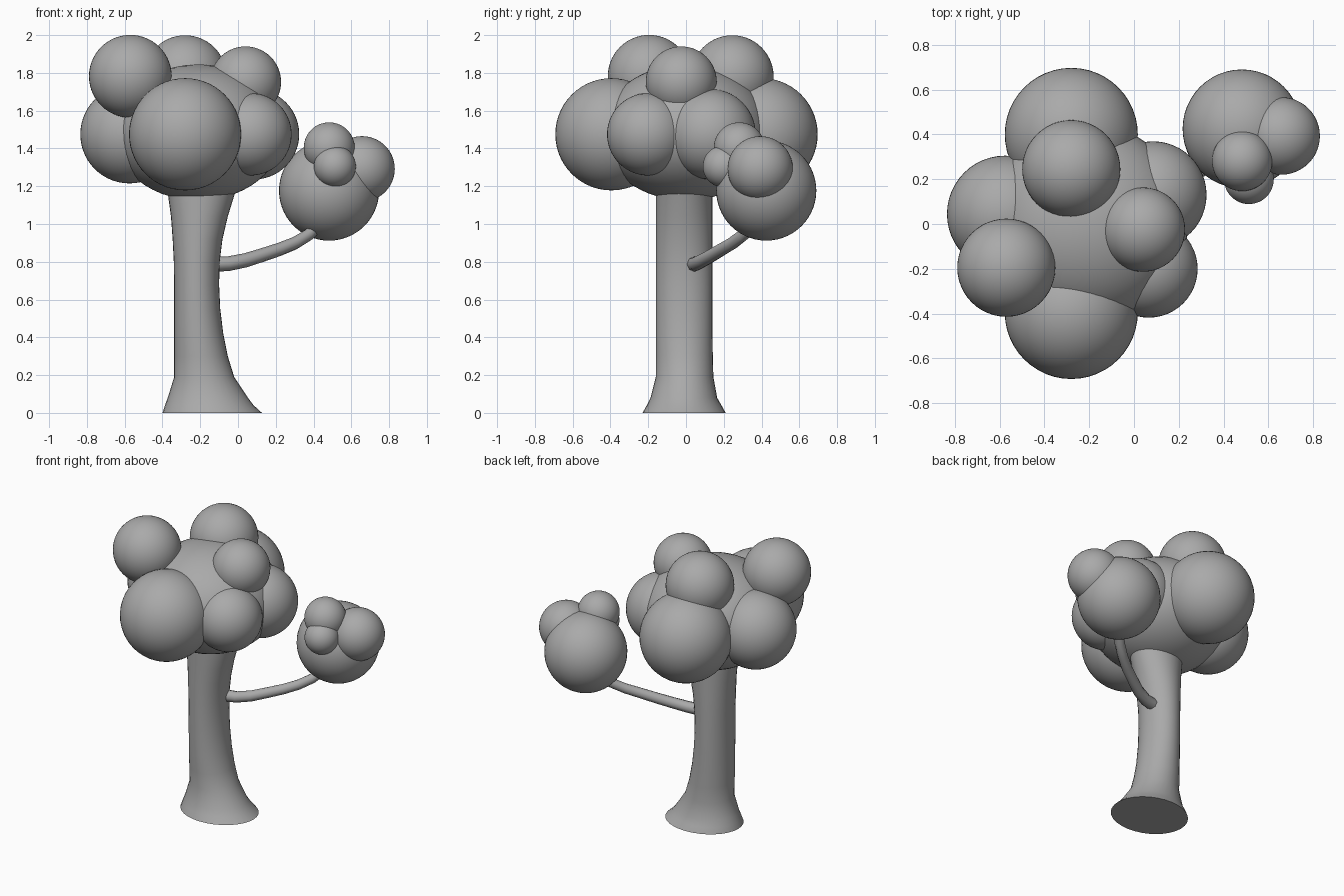
import bpy, bmesh, math
from mathutils import Vector

if "Cube" in bpy.data.objects:
    bpy.data.objects.remove(bpy.data.objects["Cube"])

grey = bpy.data.materials.new("plain grey")
grey.diffuse_color = (0.4, 0.4, 0.4, 1)
grey.use_nodes = True
grey.node_tree.nodes["Principled BSDF"].inputs["Base Color"].default_value = grey.diffuse_color


def finish(bm, name, angle=None):
    """Turn a bmesh into a smooth grey object."""
    bmesh.ops.recalc_face_normals(bm, faces=bm.faces)
    me = bpy.data.meshes.new(name)
    bm.to_mesh(me)
    bm.free()
    ob = bpy.data.objects.new(name, me)
    bpy.context.collection.objects.link(ob)
    me.materials.append(grey)
    bpy.ops.object.select_all(action='DESELECT')
    ob.select_set(True)
    bpy.context.view_layer.objects.active = ob
    bpy.ops.object.shade_smooth_by_angle(angle=math.radians(angle or 50))
    return ob


def loft(name, rings, angle=None):
    """Skin a list of equal rings of points and cap both ends."""
    bm = bmesh.new()
    vs = [[bm.verts.new(p) for p in r] for r in rings]
    n = len(vs[0])
    for a, b in zip(vs, vs[1:]):
        for i in range(n):
            j = (i + 1) % n
            bm.faces.new((a[i], a[j], b[j], b[i]))
    bm.faces.new(vs[0])
    bm.faces.new(vs[-1])
    return finish(bm, name, angle)


def ball(name, x, y, z, r, rz=None):
    bm = bmesh.new()
    bmesh.ops.create_uvsphere(bm, u_segments=48, v_segments=28, radius=1)
    for v in bm.verts:
        v.co = Vector((x + v.co.x * r, y + v.co.y * r, z + v.co.z * (rz or r)))
    return finish(bm, name)


# Trunk: height, left, right, front and back extents of each ring
trunk = [
    (0.00, -.400, .127, -.23, .21), (0.04, -.387, .083, -.208, .188),
    (0.08, -.372, .053, -.188, .165), (0.19, -.338, -.020, -.16, .145),
    (0.30, -.338, -.054, -.16, .142), (0.42, -.338, -.078, -.16, .14),
    (0.55, -.338, -.094, -.16, .14), (0.68, -.338, -.100, -.16, .14),
    (0.80, -.340, -.097, -.16, .14), (0.92, -.346, -.082, -.16, .14),
    (1.04, -.355, -.054, -.16, .14), (1.15, -.370, -.020, -.16, .14),
    (1.25, -.385, .010, -.16, .14),
]
rings = []
for z, x0, x1, y0, y1 in trunk:
    ring = []
    for i in range(32):
        t = math.tau * i / 32
        ring.append(((x0 + x1) / 2 + (x1 - x0) / 2 * math.cos(t),
                     (y0 + y1) / 2 + (y1 - y0) / 2 * math.sin(t), z))
    rings.append(ring)
loft("trunk", rings)

# Side branch: tapered tube along a curved path
path = [Vector(p) for p in [
    (-.13, .04, .787), (-.05, .055, .790), (.04, .09, .808), (.13, .14, .836),
    (.22, .19, .866), (.30, .245, .898), (.37, .30, .940), (.43, .36, 1.0)]]
rings = []
for k, p in enumerate(path):
    d = (path[min(k + 1, len(path) - 1)] - path[max(k - 1, 0)]).normalized()
    side = d.cross(Vector((0, 0, 1))).normalized()
    up = side.cross(d)
    r = 0.040 - 0.008 * k / (len(path) - 1)
    rings.append([p + r * (math.cos(math.tau * i / 8) * side
                           + math.sin(math.tau * i / 8) * up) for i in range(8)])
loft("branch", rings, 60)

# Main crown: flattened core with balls around it
ball("crown_core", -.21, 0, 1.485, .45, .36)
crown = [
    ("crown_front", -.28, -.395, 1.475, .297), ("crown_back", -.28, .40, 1.475, .297),
    ("crown_left", -.575, .045, 1.475, .26), ("crown_right_back", .085, .13, 1.475, .239),
    ("crown_right_front", .066, -.20, 1.475, .218), ("crown_top_back", -.28, .245, 1.78, .219),
    ("crown_top_left", -.57, -.195, 1.782, .219), ("crown_top_right", .04, -.025, 1.752, .188),
]
# Small crown on the branch
small = [
    ("branch_leaf_main", .482, .425, 1.177, .265), ("branch_leaf_right", .657, .393, 1.292, .173),
    ("branch_leaf_top", .483, .282, 1.403, .135), ("branch_leaf_front", .513, .20, 1.305, .111),
]
for args in crown + small:
    ball(*args)
